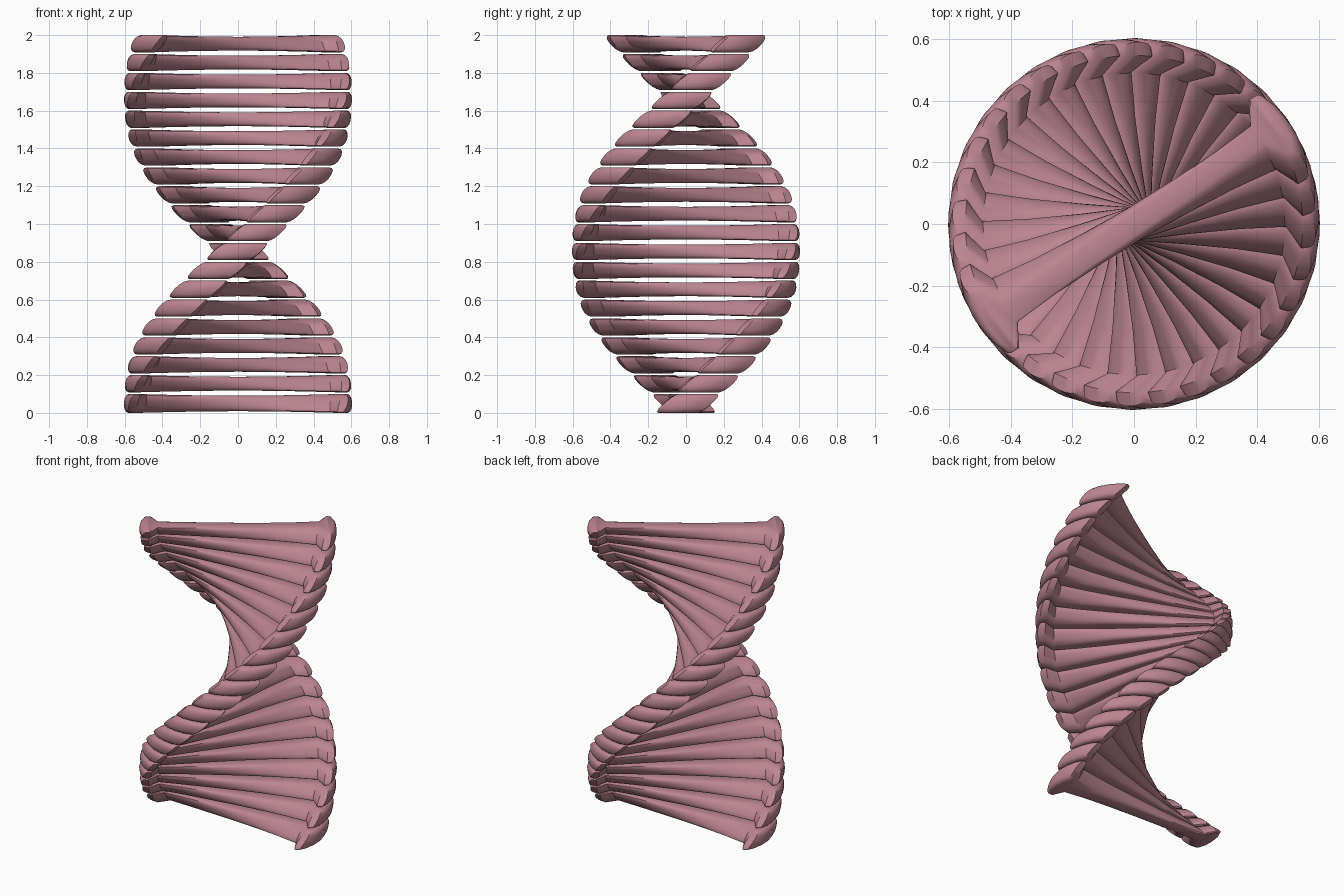
import bpy, bmesh, math

if "Cube" in bpy.data.objects:
    bpy.data.objects.remove(bpy.data.objects["Cube"])

LAYERS, PITCH, GAP = 20, 0.1, 0.009
START, RATE = -4.5, 110.0          # degrees at the base, degrees per unit of height

mat = bpy.data.materials.new("dusty rose")
mat.diffuse_color = (0.50, 0.235, 0.285, 1)
mat.use_nodes = True
mat.node_tree.nodes["Principled BSDF"].inputs["Base Color"].default_value = mat.diffuse_color

# Quarter outline of the I-shaped beam: x, y, inset direction x, y, sag of the web
QUARTER = [(0.0, 0.054, 0, -1, 0.009), (0.17, 0.054, 0, -1, 0.008),
           (0.34, 0.054, 0, -1, 0.005), (0.487, 0.056, 0.5, -1, 0.001),
           (0.533, 0.128, 0.3, -1, 0.0), (0.578, 0.126, -1, -1, 0.0),
           (0.598, 0.065, -1, 0, 0.0), (0.604, 0.0, -1, 0, 0.0)]
# Rounded wall of each beam: height fraction, inset
LEVELS = [(0, 0.022), (0.06, 0.011), (0.2, 0.003), (0.4, 0.0), (0.6, 0.0),
          (0.8, 0.003), (0.94, 0.011), (1, 0.022)]


def mirrored_outline():
    half = [(-x, y, -dx, dy, s) for x, y, dx, dy, s in reversed(QUARTER[1:])] + QUARTER
    lower = [(x, -y, dx, -dy, s) for x, y, dx, dy, s in reversed(half[1:-1])]
    return half + lower, len(half)


def twisted_beam(k):
    outline, nh = mirrored_outline()
    n = len(outline)
    z0, z1 = k * PITCH + (GAP if k else 0.0), (k + 1) * PITCH
    bm = bmesh.new()
    rings = []
    for t, d in LEVELS:
        ring = []
        for x, y, dx, dy, sag in outline:
            z = z0 + (z1 - z0) * t + sag * (1 - 2 * t)
            a = math.radians(START + RATE * z)
            px, py = x + dx * d, y + dy * d
            ring.append(bm.verts.new((px * math.cos(a) - py * math.sin(a),
                                      px * math.sin(a) + py * math.cos(a), z)))
        rings.append(ring)
    # side walls
    for r0, r1 in zip(rings, rings[1:]):
        for i in range(n):
            j = (i + 1) % n
            bm.faces.new((r0[i], r0[j], r1[j], r1[i]))
    # top and bottom as strips across the beam
    for r in (rings[0], rings[-1]):
        for i in range(nh - 1):
            quad = [r[i], r[i + 1], r[(n - i - 1) % n], r[(n - i) % n]]
            bm.faces.new(list(dict.fromkeys(quad)))
    bmesh.ops.recalc_face_normals(bm, faces=bm.faces)
    me = bpy.data.meshes.new("twisted_beam")
    bm.to_mesh(me)
    bm.free()
    me.materials.append(mat)
    ob = bpy.data.objects.new(f"twisted_beam_{k + 1:02d}", me)
    bpy.context.collection.objects.link(ob)
    return ob


# Stack of beams following one continuous twist
beams = [twisted_beam(k) for k in range(LAYERS)]
for ob in beams:
    ob.select_set(True)
bpy.context.view_layer.objects.active = beams[0]
bpy.ops.object.shade_smooth_by_angle(angle=math.radians(40))
